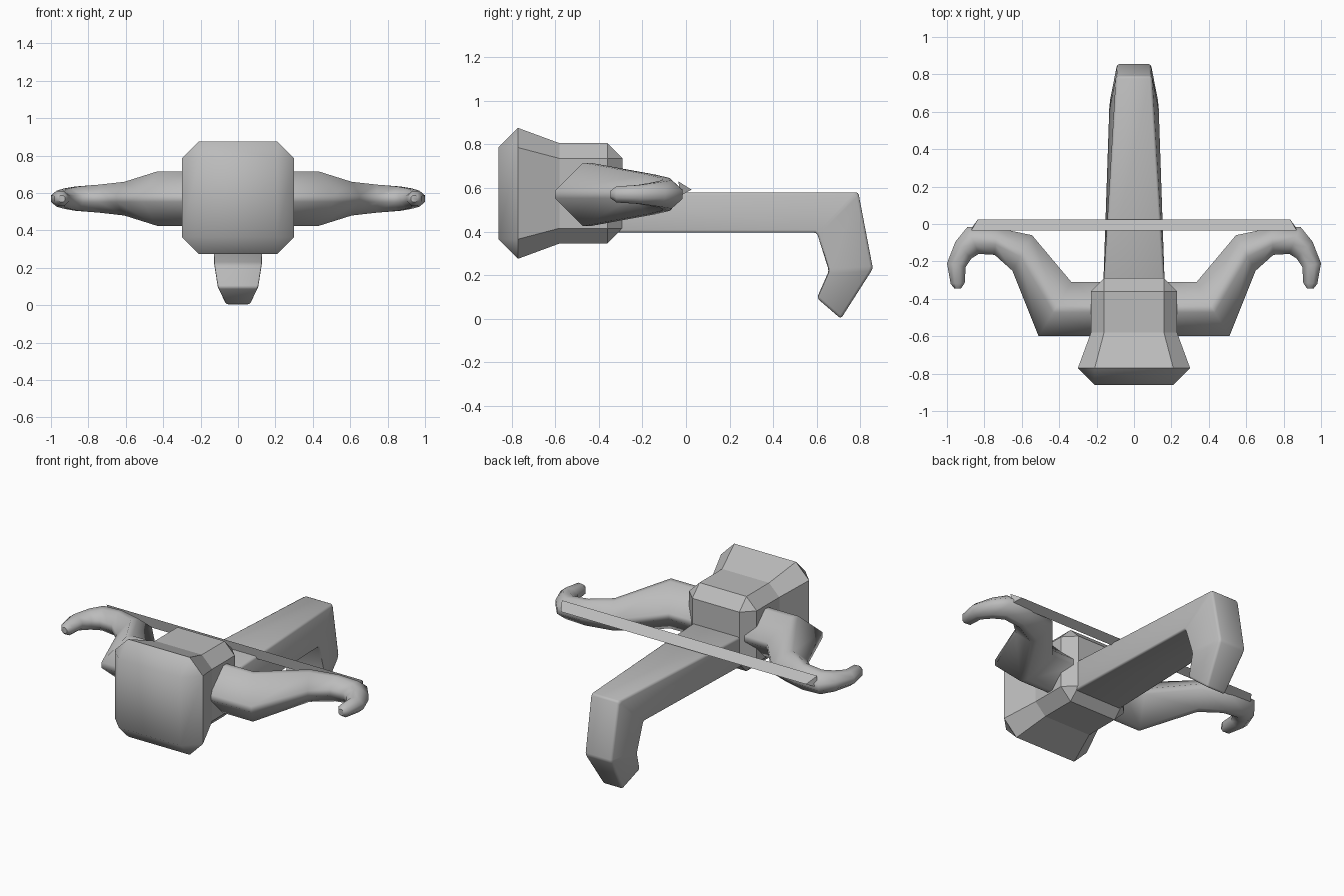
import bpy, bmesh
from mathutils import Vector

cube = bpy.data.objects.get("Cube")
if cube:
    bpy.data.objects.remove(cube, do_unlink=True)

grey = bpy.data.materials.new("plain_grey")
grey.use_nodes = True
colour = (0.5, 0.5, 0.5, 1)
grey.diffuse_color = colour
grey.node_tree.nodes["Principled BSDF"].inputs["Base Color"].default_value = colour


def loft(name, rings, smooth_angle=None, bevel=0):
    """Skin a list of equal-sized rings and cap both ends."""
    bm = bmesh.new()
    loops = [[bm.verts.new(p) for p in ring] for ring in rings]
    n = len(loops[0])
    for a, b in zip(loops, loops[1:]):
        for i in range(n):
            j = (i + 1) % n
            bm.faces.new((a[i], a[j], b[j], b[i]))
    bm.faces.new(loops[0])
    bm.faces.new(loops[-1])
    bmesh.ops.remove_doubles(bm, verts=bm.verts, dist=0.0001)
    bmesh.ops.recalc_face_normals(bm, faces=bm.faces)
    if bevel:
        bmesh.ops.bevel(bm, geom=bm.edges[:], offset=bevel, segments=2,
                        profile=0.5, affect='EDGES')
    mesh = bpy.data.meshes.new(name)
    bm.to_mesh(mesh)
    bm.free()
    mesh.materials.append(grey)
    obj = bpy.data.objects.new(name, mesh)
    bpy.context.collection.objects.link(obj)
    if smooth_angle:
        bpy.ops.object.select_all(action='DESELECT')
        obj.select_set(True)
        bpy.context.view_layer.objects.active = obj
        bpy.ops.object.shade_smooth_by_angle(angle=smooth_angle)
    return obj


# Front block: chamfered square sections along y
MID = 0.575


def octagon(y, r, c):
    pts = [(r, -c), (r, c), (c, r), (-c, r), (-r, c), (-r, -c), (-c, -r), (c, -r)]
    return [(x, y, MID + z) for x, z in pts]


block = loft("front_block", [octagon(y, r, c) for y, r, c in (
    (-0.86, 0.21, 0.21), (-0.77, 0.3, 0.21), (-0.58, 0.23, 0.16),
    (-0.36, 0.23, 0.16), (-0.29, 0.16, 0.16))])
for face in block.data.polygons:
    face.use_smooth = face.normal.y < -0.5

# Stock and grip: (outer y, z, half width), (inner y, z, half width)
stock = [
    ((-0.35, 0.58, 0.165), (-0.35, 0.395, 0.165)),
    ((0.79, 0.58, 0.095), (0.6, 0.395, 0.135)),
    ((0.857, 0.23, 0.09), (0.655, 0.22, 0.13)),
    ((0.71, 0.0, 0.065), (0.6, 0.095, 0.11)),
]
loft("stock_and_grip",
     [[(-w, y, z), (w, y, z), (v, b, c), (-v, b, c)]
      for (y, z, w), (b, c, v) in stock], 0.9, 0.012)

# Bow arms: front edge, back edge, half height, corner cut
arm = [
    ((0.15, -0.6), (0.15, -0.31), 0.145, 0.12),
    ((0.51, -0.6), (0.335, -0.31), 0.145, 0.12),
    ((0.65, -0.25), (0.545, -0.06), 0.09, 0.2),
    ((0.745, -0.165), (0.735, -0.02), 0.075, 0.25),
    ((0.83, -0.16), (0.89, -0.015), 0.065, 0.3),
    ((0.87, -0.185), (0.955, -0.095), 0.055, 0.35),
    ((0.9, -0.23), (1.0, -0.21), 0.043, 0.4),
    ((0.905, -0.315), (0.98, -0.32), 0.037, 0.4),
    ((0.925, -0.345), (0.96, -0.345), 0.018, 0.4),
]


def arm_ring(front, back, h, t, side):
    f, b = Vector(front), Vector(back)
    mid, half = (f + b) / 2, (f - b) / 2
    pts = [(1, -t), (1, t), (t, 1), (-t, 1), (-1, t), (-1, -t), (-t, -1), (t, -1)]
    ring = []
    for u, v in pts:
        p = mid + half * u
        ring.append((side * p.x, p.y, 0.57 + v * h))
    return ring


for side, label in ((1, "left"), (-1, "right")):
    loft(label + "_bow_arm", [arm_ring(*row, side) for row in arm], 0.9)

# Bowstring: thin triangular bar across the arms
loft("bowstring", [[(s * 0.87, -0.035, 0.63), (s * 0.835, 0.025, 0.592),
                    (s * 0.87, -0.025, 0.565)] for s in (-1, 1)])
